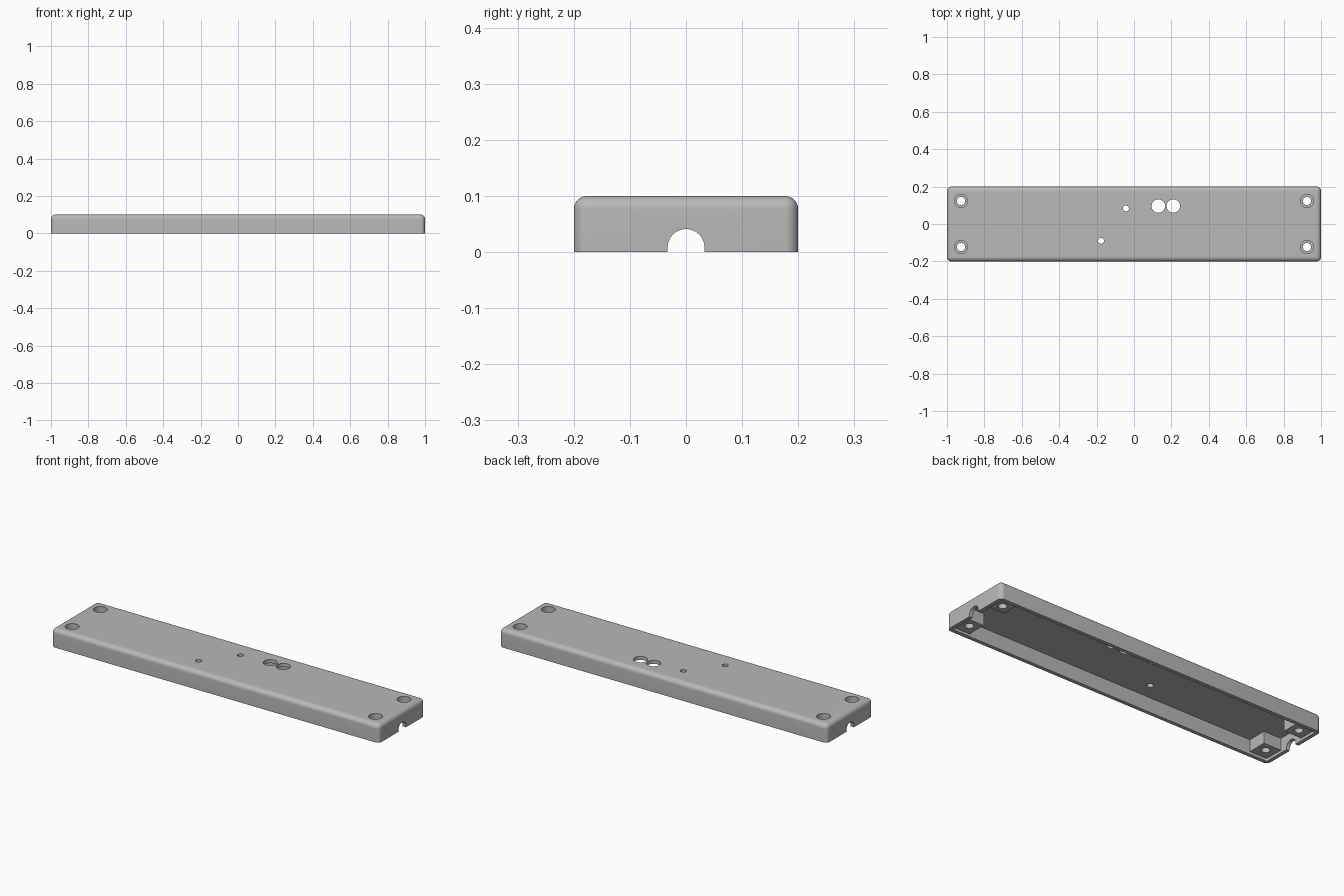
import bpy, bmesh, math
from mathutils import Matrix

default = bpy.data.objects.get("Cube")
if default:
    bpy.data.objects.remove(default)

LENGTH, WIDTH, HEIGHT = 2.0, 0.4, 0.1
WALL, ROUND = 0.02, 0.024
CEILING = HEIGHT - WALL
POST_REACH, POST_BASE = 0.125, 0.015
SCREW_X, SCREW_Y = 0.925, 0.123

grey = bpy.data.materials.new("plain_grey")
grey.use_nodes = True
grey.diffuse_color = (0.48, 0.48, 0.48, 1)
grey.node_tree.nodes["Principled BSDF"].inputs["Base Color"].default_value = grey.diffuse_color


def finish(name, bm):
    mesh = bpy.data.meshes.new(name)
    bm.to_mesh(mesh)
    bm.free()
    mesh.materials.append(grey)
    obj = bpy.data.objects.new(name, mesh)
    bpy.context.collection.objects.link(obj)
    return obj


def box(name, low, high, radius=0, round_top=False):
    """Box between two corners, with rounded uprights and optionally a rounded top."""
    bm = bmesh.new()
    bmesh.ops.create_cube(bm, size=1)
    for v in bm.verts:
        v.co = [high[i] if v.co[i] > 0 else low[i] for i in range(3)]
    if radius:
        edges = [e for e in bm.edges
                 if abs(e.verts[0].co.z - e.verts[1].co.z) > 0.001
                 or (round_top and min(v.co.z for v in e.verts) > high[2] - 0.001)]
        bmesh.ops.bevel(bm, geom=edges, offset=radius, segments=8,
                        profile=0.5, affect='EDGES')
    return finish(name, bm)


def cylinder(name, radius, length, centre, along_x=False):
    bm = bmesh.new()
    bmesh.ops.create_cone(bm, cap_ends=True, segments=48, radius1=radius,
                          radius2=radius, depth=length)
    if along_x:
        bmesh.ops.rotate(bm, verts=bm.verts, matrix=Matrix.Rotation(math.pi / 2, 3, 'Y'))
    bmesh.ops.translate(bm, verts=bm.verts, vec=centre)
    return finish(name, bm)


def combine(target, tool, operation):
    mod = target.modifiers.new(tool.name, 'BOOLEAN')
    mod.operation, mod.solver, mod.object = operation, 'EXACT', tool
    bpy.ops.object.select_all(action='DESELECT')
    bpy.context.view_layer.objects.active = target
    target.select_set(True)
    bpy.ops.object.modifier_apply(modifier=mod.name)
    bpy.data.objects.remove(tool)


# Rounded outer shell, open underneath
cover = box("cover", (-LENGTH / 2, -WIDTH / 2, 0), (LENGTH / 2, WIDTH / 2, HEIGHT),
            ROUND, round_top=True)
cavity = box("cavity", (WALL - LENGTH / 2, WALL - WIDTH / 2, -0.05),
             (LENGTH / 2 - WALL, WIDTH / 2 - WALL, CEILING), 0.008)
corners = [(sx, sy) for sx in (-1, 1) for sy in (-1, 1)]

# Corner screw posts are left standing in the cavity
for sx, sy in corners:
    xs = sorted((sx * (LENGTH / 2 - POST_REACH), sx * 1.1))
    ys = sorted((sy * (WIDTH / 2 - POST_REACH), sy * 0.3))
    post = box("post", (xs[0], ys[0], POST_BASE), (xs[1], ys[1], 0.2))
    combine(cavity, post, 'DIFFERENCE')
combine(cover, cavity, 'DIFFERENCE')

# Counterbored screw holes
for sx, sy in corners:
    x, y = sx * SCREW_X, sy * SCREW_Y
    combine(cover, cylinder("bore", 0.035, 0.1, (x, y, HEIGHT + 0.01)), 'DIFFERENCE')
    combine(cover, cylinder("screw_hole", 0.022, 0.4, (x, y, 0)), 'DIFFERENCE')

# Round openings in the top
for x, y, r in ((0.13, 0.096, 0.036), (0.21, 0.096, 0.036),
                (-0.043, 0.083, 0.016), (-0.176, -0.09, 0.016)):
    combine(cover, cylinder("opening", r, 0.4, (x, y, 0)), 'DIFFERENCE')

# Arched cable notch in each end wall
for side in (-1, 1):
    x = side * LENGTH / 2
    combine(cover, cylinder("notch", 0.033, 0.12, (x, 0, 0.008), True), 'DIFFERENCE')
    combine(cover, box("slot", (x - 0.06, -0.0329, -0.05), (x + 0.06, 0.0329, 0.008)),
            'DIFFERENCE')

bpy.ops.object.select_all(action='DESELECT')
bpy.context.view_layer.objects.active = cover
cover.select_set(True)
bpy.ops.object.shade_smooth_by_angle(angle=math.radians(30))
